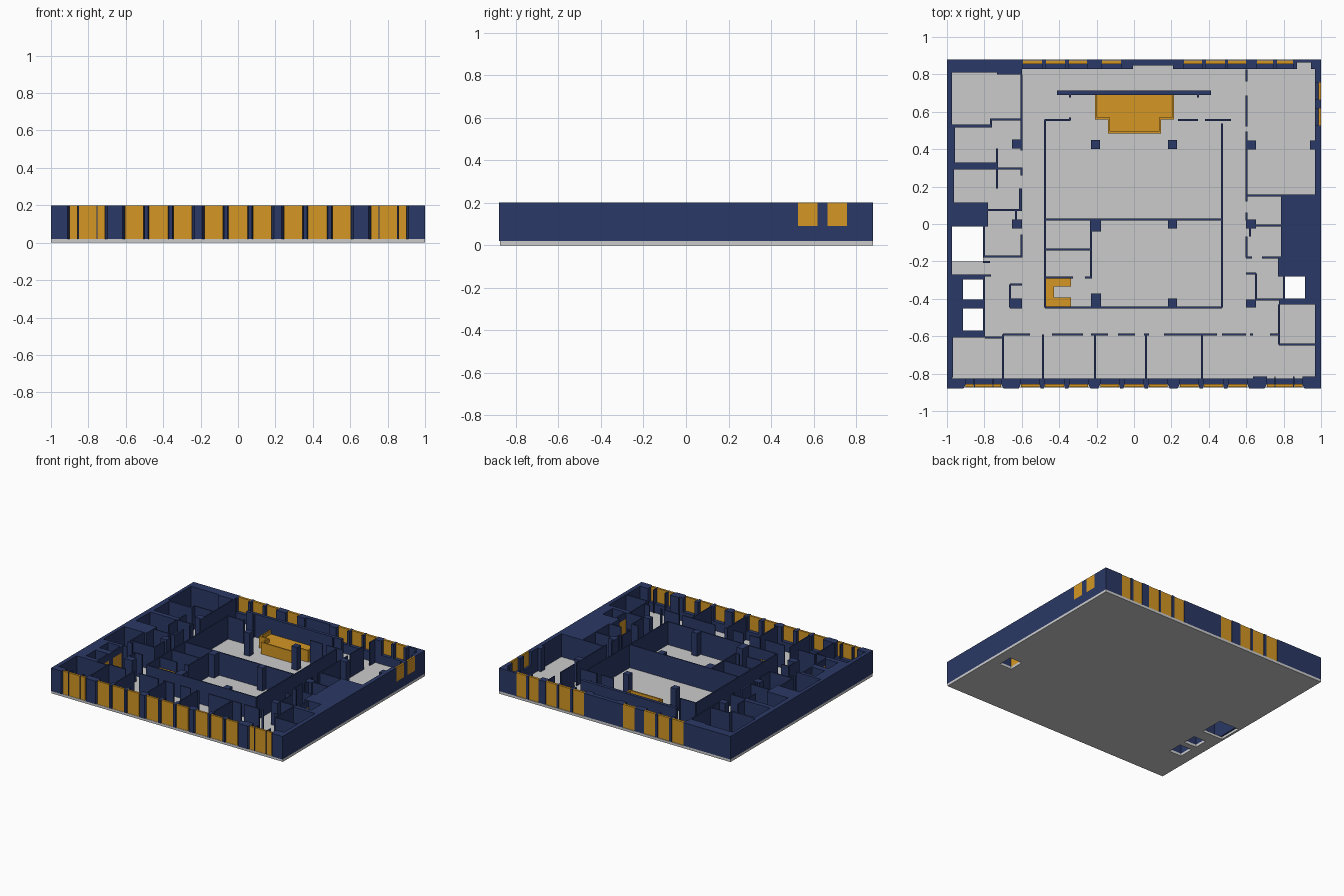
import bpy, bmesh

S, CX, CY = 187.0, 1134.0, 223.5          # plan drawing units per model unit, plan centre
Z0, ZS, ZD, Z1 = 0.02, 0.09, 0.15, 0.20   # floor top, sill, door head, wall top


def material(name, rgb):
    m = bpy.data.materials.new(name)
    m.diffuse_color = (*rgb, 1)
    return m


NAVY = material("navy", (0.023, 0.04, 0.133))
AMBER = material("amber", (0.66, 0.31, 0.018))


def finish(name, bm, mat):
    me = bpy.data.meshes.new(name)
    bm.to_mesh(me)
    bm.free()
    if mat:
        me.materials.append(mat)
    bpy.context.collection.objects.link(bpy.data.objects.new(name, me))


def plan_solid(name, rects, z0, z1, mat=None, cuts=()):
    """Extrude the union of plan rectangles (x0, y0, x1, y1), minus the cuts."""
    def conv(r):
        return tuple(round(v, 4) for v in ((r[0] - CX) / S, (CY - r[3]) / S, (r[2] - CX) / S, (CY - r[1]) / S))
    rects, cuts = [conv(r) for r in rects], [conv(r) for r in cuts]
    xs = sorted({v for r in rects + cuts for v in (r[0], r[2])})
    ys = sorted({v for r in rects + cuts for v in (r[1], r[3])})

    def cells(r):
        return {(i, j) for i in range(xs.index(r[0]), xs.index(r[2]))
                for j in range(ys.index(r[1]), ys.index(r[3]))}
    full = set().union(*map(cells, rects)) - set().union(*map(cells, cuts))
    bm, vs = bmesh.new(), {}

    def face(*keys):
        for k in keys:
            if k not in vs:
                vs[k] = bm.verts.new((xs[k[0]], ys[k[1]], (z0, z1)[k[2]]))
        bm.faces.new([vs[k] for k in keys])
    for i, j in sorted(full):
        a, b = i + 1, j + 1
        face((i, j, 1), (a, j, 1), (a, b, 1), (i, b, 1))
        face((i, j, 0), (i, b, 0), (a, b, 0), (a, j, 0))
        if (i - 1, j) not in full:
            face((i, j, 0), (i, j, 1), (i, b, 1), (i, b, 0))
        if (a, j) not in full:
            face((a, j, 0), (a, b, 0), (a, b, 1), (a, j, 1))
        if (i, j - 1) not in full:
            face((i, j, 0), (a, j, 0), (a, j, 1), (i, j, 1))
        if (i, b) not in full:
            face((i, b, 0), (i, b, 1), (a, b, 1), (a, b, 0))
    finish(name, bm, mat)


def hwalls(rows, t=0.8):   # thin walls along x: (y, x0, x1)
    return [(x0, y - t, x1, y + t) for y, x0, x1 in rows]


def vwalls(cols, t=0.8):   # thin walls along y: (x, y0, y1)
    return [(x - t, y0, x + t, y1) for x, y0, y1 in cols]


# Floor slab with stair and lift shafts
lifts = [(963, 279, 983, 299), (963, 308, 983, 330), (1285, 276, 1305, 298)]
plan_solid("floor_slab", [(947, 59, 1321, 387)], 0, Z0, None, [(950, 226, 983, 261)] + lifts)

# Lift doors with lintels
doors = [(983, 279, 985, 299), (983, 308, 985, 330), (1283, 276, 1285, 298)]
plan_solid("lift_doors", doors, Z0, ZD, AMBER)
plan_solid("lift_lintels", doors, ZD, Z1, NAVY)

# Left wing: thick service masses, partitions, columns
left = [(947, 59, 952, 387), (947, 59, 997, 72), (997, 59, 1022, 74),
        (947, 124, 992, 127), (947, 124, 955, 164), (947, 162, 997, 169),
        (947, 169, 954, 204), (947, 202, 988, 226), (947, 226, 950, 274),
        (983, 209, 985, 257), (947, 274, 985, 337), (985, 274, 991, 276),
        (947, 337, 953, 377)]
left += [(1012, 139, 1022, 148), (1012, 219, 1022, 228), (1011, 298, 1022, 307), (1019, 188, 1022, 210)]
left += hwalls([(119, 991, 1022), (168, 997, 1022), (209.5, 985, 1022), (256, 985, 1022),
                (284, 1010, 1022), (307, 1010, 1022), (261.5, 983, 990)])
left += vwalls([(991, 118.2, 127), (997, 148, 188), (1021.5, 74, 125), (1021.5, 125, 150),
                (1021.5, 167, 175), (1016, 209, 219), (1021.5, 234, 257), (1010, 284, 307)])
plan_solid("left_wing_walls", left, Z0, Z1, NAVY, lifts + doors)

# Right wing: outer wall, service mass, partitions, columns
side_windows = [(82, 99), (108, 125)]
right = [(1315, 59, 1321, 387), (1281, 195, 1321, 257), (1278, 257, 1321, 276), (1283, 276, 1321, 304),
         (1279, 298, 1310, 304)]
right += [(1246, 140, 1256, 149), (1310, 140, 1315, 149), (1246, 219, 1256, 228), (1246, 299, 1256, 307)]
right += hwalls([(195, 1247, 1315), (225, 1252, 1281), (257, 1246, 1252), (257, 1262, 1281),
                 (273, 1246, 1256), (299, 1256, 1283), (344, 1279, 1315)])
right += vwalls([(1246.5, 69, 81), (1246.5, 95, 126), (1246.5, 131, 201), (1246.5, 212, 220),
                 (1250, 228, 236), (1246.5, 236, 257), (1256, 273, 299), (1279, 304, 344)])
plan_solid("right_wing_walls", right, Z0, Z1, NAVY,
           [lifts[2], doors[2]] + [(1315, a, 1321, b) for a, b in side_windows])
plan_solid("side_sills", [(1315, a, 1321, b) for a, b in side_windows], Z0, ZS, NAVY)
plan_solid("side_windows", [(1318.5, a, 1321, b) for a, b in side_windows], ZS, Z1, AMBER)

# Central halls: partitions around two large rooms, stage back wall
core = [(1057, 90, 1211, 94.5)]
core += hwalls([(119.5, 1045, 1070), (119.5, 1178, 1198), (119.5, 1205, 1222), (119.5, 1222, 1231),
                (219, 1045, 1222), (249, 1045, 1091), (277, 1045, 1073), (277, 1085, 1091),
                (307, 1045, 1222)])
core += vwalls([(1045, 119, 307), (1222, 123, 307), (1091, 219, 278), (1070, 94, 97),
                (1070, 117, 120), (1198, 94, 97)])
plan_solid("central_hall_walls", core, Z0, Z1, NAVY)
plan_solid("hall_columns", [(x, y, x + 9, y + 9) for x in (1091, 1168) for y in (139.5, 219, 298)]
           + [(1091, 219, 1101, 231), (1091, 293, 1101, 307)], Z0, Z1, NAVY)

# Raised stage with a rim, and the small C-shaped counter
stage = [(1095, 94.5, 1174, 119), (1108, 119, 1161, 133)]
inner = [(1097, 94.5, 1172, 117), (1110, 117, 1159, 131)]
plan_solid("stage_floor", inner, Z0, 0.08, AMBER)
plan_solid("stage_rim", stage, Z0, 0.11, AMBER, inner)
plan_solid("stair_block", [(1046, 278, 1071, 306)], Z0, 0.12, AMBER, [(1054, 286, 1071, 297)])

# Front room row
front_rooms = vwalls([(x, 334, 378) for x in (1003, 1043, 1095, 1146, 1202)])
front_rooms += hwalls([(334, 1003, 1030), (334, 1052, 1083), (334, 1091, 1108), (334, 1118, 1135),
                       (334, 1144, 1149), (334, 1164, 1217), (334, 1222, 1246), (334, 1250, 1253),
                       (334, 1270, 1279), (337, 985, 1003)])
plan_solid("front_room_walls", front_rooms, Z0, Z1, NAVY)

# Front facade: mirrored windows, low sill, flared piers
half = [(0.08, 0.18), (0.245, 0.345), (0.375, 0.475), (0.505, 0.605),
        (0.71, 0.75), (0.757, 0.85), (0.857, 0.90)]
front = sorted(half + [(-b, -a) for a, b in half] + [(-0.05, 0.05)])
fw = [(CX + a * S, CX + b * S) for a, b in front]
plan_solid("front_windows", [(a, 383.5, b, 386.5) for a, b in fw], Z0, Z1, AMBER)
plan_solid("front_sill", [(a, 378, b, 383.5) for a, b in fw], Z0, ZS, NAVY)
plan_solid("front_wall", [(952, 378, 1315, 383.5), (1253, 376, 1315, 379)], Z0, Z1, NAVY,
           [(a, 376, b, 383.5) for a, b in fw])
edges = [-1.0] + [v for w in front for v in w] + [1.0]
bm = bmesh.new()
for a, b in zip(edges[::2], edges[1::2]):
    t = min(0.012, (b - a) * 0.2)
    yo, yi = -0.88, (CY - 383.5) / S
    if b - a < 0.02:
        yo = -0.874
    ring = [(a + t * (a > -1), yo), (b - t * (b < 1), yo), (b, yi), (a, yi)]
    lo = [bm.verts.new((x, y, Z0)) for x, y in ring]
    hi = [bm.verts.new((x, y, Z1)) for x, y in ring]
    bm.faces.new(hi)
    bm.faces.new(lo[::-1])
    for k in range(4):
        n = (k + 1) % 4
        bm.faces.new((lo[k], lo[n], hi[n], hi[k]))
finish("front_piers", bm, NAVY)

# Back facade: windows, low sill, wall with a shallow niche
bw = [(1023, 1042), (1046, 1065), (1069, 1087), (1102, 1121), (1184, 1202),
      (1206, 1225), (1228, 1246), (1257, 1273), (1277, 1293)]
plan_solid("back_windows", [(a, 60, b, 63.5) for a, b in bw], Z0, Z1, AMBER)
plan_solid("back_sill", [(a, 63.5, b, 68.5) for a, b in bw], Z0, ZS, NAVY)
plan_solid("back_wall", [(1022, 59, 1315, 68.5)], Z0, Z1, NAVY,
           [(a, 59, b, 68.5) for a, b in bw] + [(1133, 65, 1173, 68.5), (1297, 62, 1311, 68.5)])
